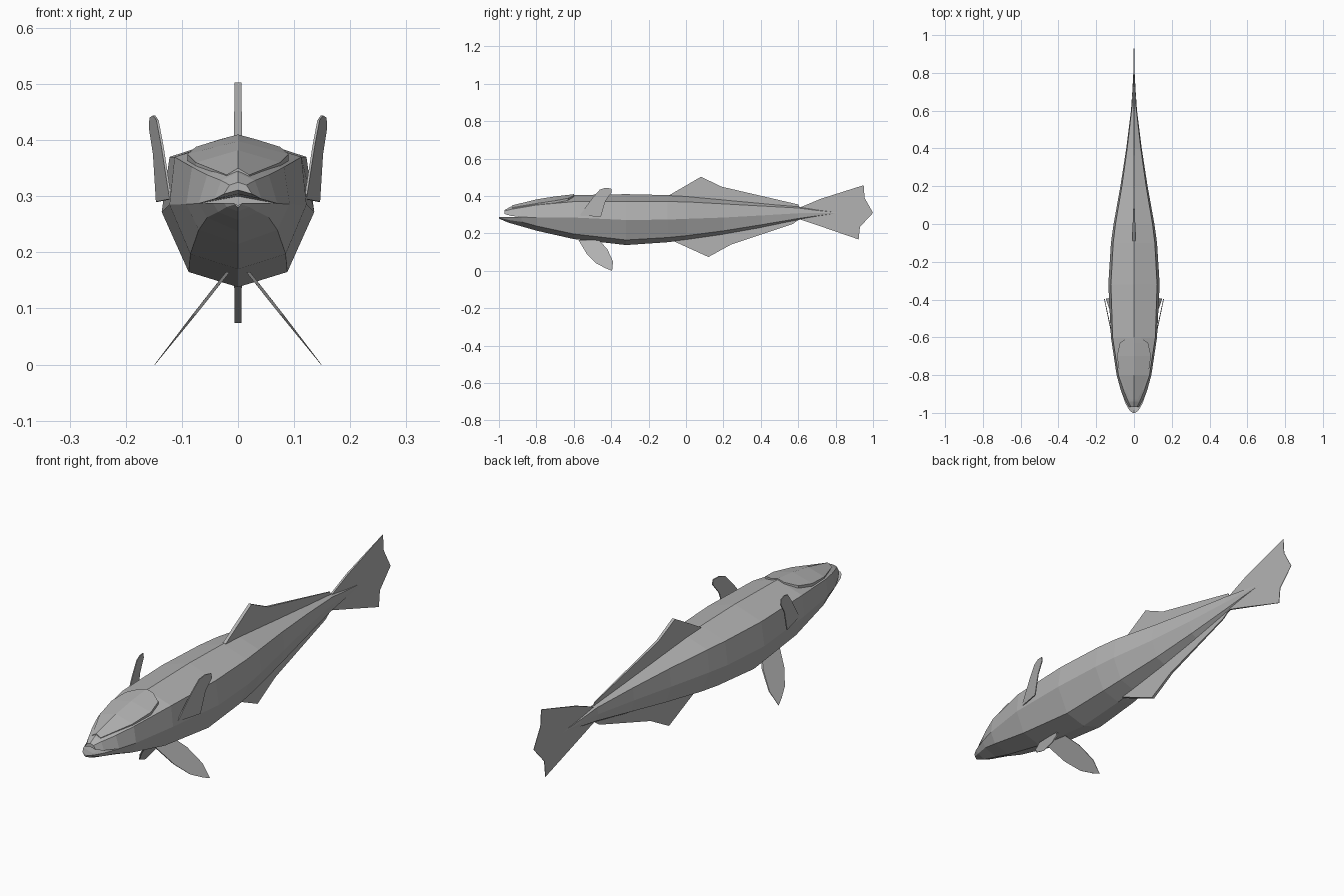
import bpy
import bmesh

grey = bpy.data.materials.new("slate grey")
grey.diffuse_color = (0.45, 0.45, 0.45, 1)


def finish(name, bm, mirror=False):
    bmesh.ops.remove_doubles(bm, verts=bm.verts, dist=0.0001)
    bmesh.ops.recalc_face_normals(bm, faces=bm.faces)
    mesh = bpy.data.meshes.new(name)
    bm.to_mesh(mesh)
    bm.free()
    mesh.materials.append(grey)
    ob = bpy.data.objects.new(name, mesh)
    bpy.context.collection.objects.link(ob)
    if mirror:
        ob.modifiers.new("Mirror", 'MIRROR')
    return ob


def loft(name, sections):
    """Skin sections (y, top z, x, z, x, z, ..., bottom z), mirrored across x = 0."""
    bm = bmesh.new()
    rings = []
    for y, top, *mid, bottom in sections:
        side = list(zip(mid[::2], mid[1::2]))
        pts = [(0, top)] + side + [(0, bottom)] + [(-x, z) for x, z in reversed(side)]
        rings.append([bm.verts.new((x, y, z)) for x, z in pts])
    n = len(rings[0])
    for a, b in zip(rings, rings[1:]):
        for i in range(n):
            j = (i + 1) % n
            bm.faces.new((a[i], a[j], b[j], b[i]))
    bm.faces.new(rings[0])
    bm.faces.new(rings[-1])
    return finish(name, bm)


def fin(name, outline, half, centre=lambda y, z: 0, mirror=False):
    """Thin fin from a (y, z) outline; half(y, z) is its half thickness."""
    bm = bmesh.new()
    sides = []
    for s in (-1, 1):
        sides.append([bm.verts.new((centre(y, z) + s * half(y, z), y, z)) for y, z in outline])
    a, b = sides
    bm.faces.new(a)
    bm.faces.new(b[::-1])
    for i in range(len(outline)):
        j = (i + 1) % len(outline)
        bm.faces.new((a[i], b[i], b[j], a[j]))
    return finish(name, bm, mirror)


# Faceted body: top ridge, shoulder, widest side, lower edge, keel
loft("body", [
    (-0.88, 0.360, 0.055, 0.338, 0.070, 0.287, 0.055, 0.262, 0.238),
    (-0.80, 0.375, 0.082, 0.352, 0.092, 0.286, 0.070, 0.240, 0.215),
    (-0.60, 0.405, 0.113, 0.370, 0.122, 0.285, 0.085, 0.197, 0.170),
    (-0.32, 0.410, 0.122, 0.370, 0.136, 0.272, 0.088, 0.165, 0.138),
    (-0.10, 0.405, 0.110, 0.370, 0.122, 0.274, 0.078, 0.178, 0.153),
    (0.00, 0.400, 0.098, 0.369, 0.108, 0.278, 0.070, 0.188, 0.165),
    (0.20, 0.381, 0.064, 0.358, 0.072, 0.285, 0.048, 0.214, 0.194),
    (0.40, 0.362, 0.036, 0.347, 0.041, 0.296, 0.028, 0.246, 0.230),
    (0.60, 0.344, 0.013, 0.336, 0.016, 0.308, 0.011, 0.280, 0.272),
    (0.70, 0.328, 0.008, 0.323, 0.009, 0.309, 0.007, 0.294, 0.290),
    (0.81, 0.313, 0.002, 0.312, 0.003, 0.310, 0.002, 0.308, 0.307),
])

# Snout and jaw with the mouth slightly open
loft("upper_snout", [
    (-0.88, 0.360, 0.055, 0.338, 0.070, 0.287, 0.300),
    (-0.94, 0.342, 0.030, 0.328, 0.042, 0.295, 0.304),
    (-0.97, 0.325, 0.015, 0.320, 0.025, 0.304, 0.311),
])
loft("lower_jaw", [
    (-0.88, 0.278, 0.070, 0.287, 0.055, 0.262, 0.238),
    (-0.95, 0.275, 0.045, 0.288, 0.035, 0.272, 0.258),
    (-0.985, 0.280, 0.025, 0.288, 0.020, 0.281, 0.273),
    (-1.00, 0.284, 0.008, 0.288, 0.006, 0.285, 0.280),
])

# Raised plate over the head
plate = [(-0.93, 0.020, 0.338, 0.350), (-0.80, 0.075, 0.360, 0.382),
         (-0.70, 0.090, 0.375, 0.398), (-0.63, 0.075, 0.388, 0.406),
         (-0.60, 0.030, 0.402, 0.410)]
loft("head_plate", [(y, c, x, z, x, z - 0.012, c - 0.012) for y, x, z, c in plate])

# Fins on the centre line
taper = lambda y, z: 0.007 - 0.005 * max(0, y) / 0.6
fin("dorsal_fin", [(-0.09, 0.39), (-0.09, 0.404), (0.08, 0.503), (0.19, 0.45),
                   (0.60, 0.355), (0.61, 0.335), (0.20, 0.37)], taper)
fin("anal_fin", [(-0.08, 0.175), (-0.08, 0.165), (0.12, 0.074), (0.24, 0.14),
                 (0.57, 0.25), (0.61, 0.278), (0.20, 0.21)], taper)
fin("tail_fin", [(0.60, 0.335), (0.72, 0.385), (0.95, 0.458), (0.955, 0.39), (1.00, 0.31),
                 (0.93, 0.235), (0.923, 0.168), (0.72, 0.238), (0.60, 0.278)],
    lambda y, z: 0.004 if y < 0.8 else 0.001)

# Paired fins
fin("pectoral_fins", [(-0.57, 0.295), (-0.50, 0.39), (-0.46, 0.435), (-0.43, 0.444),
                      (-0.40, 0.44), (-0.397, 0.42), (-0.43, 0.375), (-0.455, 0.29)],
    lambda y, z: 0.002, lambda y, z: 0.12 + 0.036 * (y + 0.57) / 0.17, True)
fin("pelvic_fins", [(-0.575, 0.165), (-0.53, 0.09), (-0.48, 0.04), (-0.43, 0.014),
                    (-0.395, 0.0), (-0.39, 0.05), (-0.42, 0.115), (-0.465, 0.165)],
    lambda y, z: 0.003 * min(1, z / 0.1) + 0.0005,
    lambda y, z: 0.018 + (0.165 - z) * 0.79, True)
